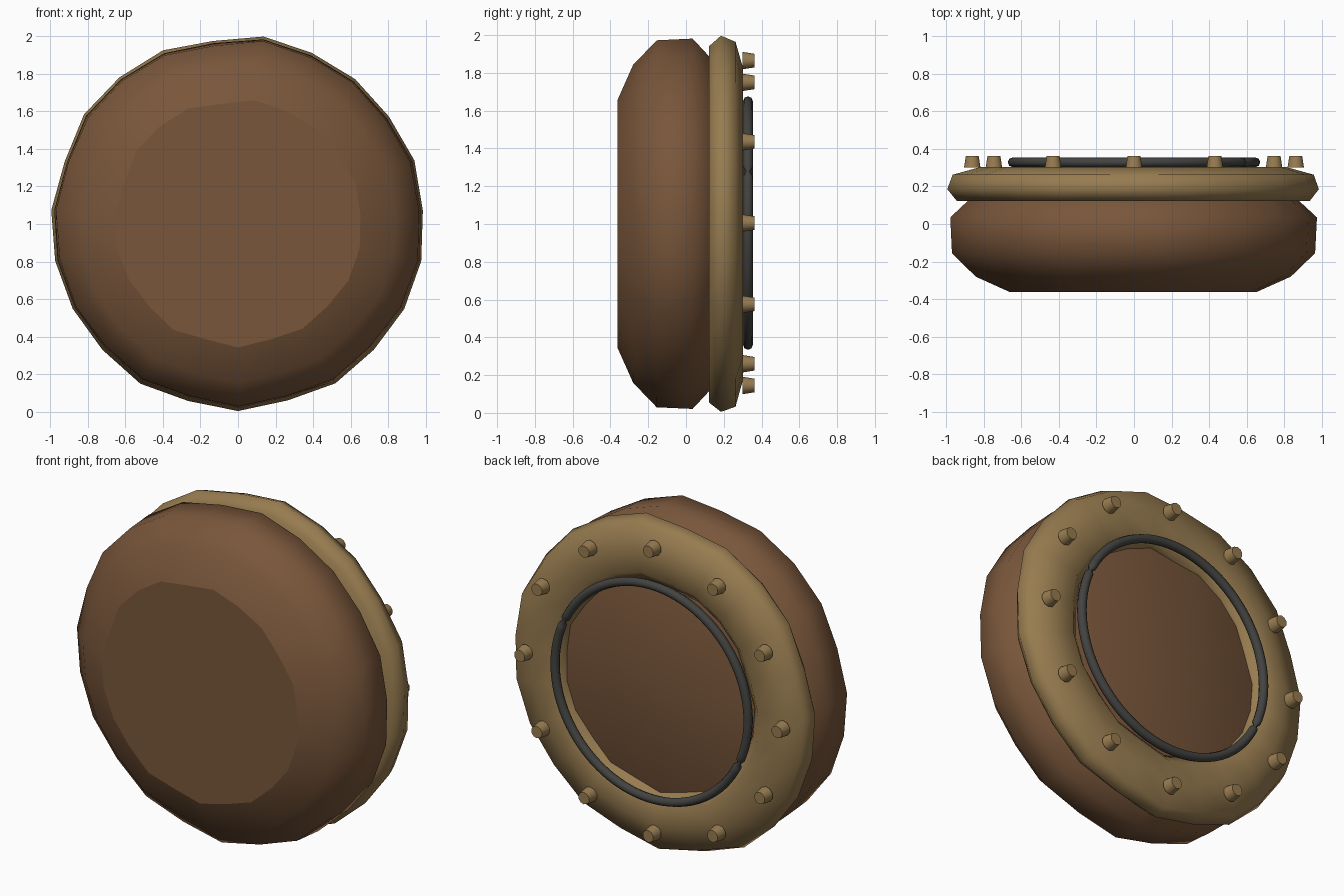
import bpy, bmesh, math, random
from mathutils import Vector, Matrix

if "Cube" in bpy.data.objects:
    bpy.data.objects.remove(bpy.data.objects["Cube"])

random.seed(4)
CZ = 1.005


def material(name, rgb):
    m = bpy.data.materials.new(name)
    m.diffuse_color = (*rgb, 1)
    m.use_nodes = True
    m.node_tree.nodes["Principled BSDF"].inputs["Base Color"].default_value = m.diffuse_color
    return m


WOOD = material("brown_wood", (0.19, 0.093, 0.043))
BRASS = material("dull_brass", (0.31, 0.20, 0.08))
IRON = material("dark_iron", (0.055, 0.056, 0.052))

# hand-hewn unevenness of the outline, from the bottom towards +x
SIDES = 23
WOBBLE = [0.008, -0.015, 0.005, -0.007, 0.005, 0.006, -0.005, 0.006, -0.01, -0.004, -0.006, 0.007,
          -0.014, 0.008, 0.006, 0.008, -0.012, 0.004, 0.002, 0.0, -0.006, 0.007, -0.012]


def finish(bm, name, mat, flat_test=None):
    bmesh.ops.recalc_face_normals(bm, faces=bm.faces)
    for f in bm.faces:
        f.smooth = not (flat_test and flat_test(f))
    me = bpy.data.meshes.new(name)
    bm.to_mesh(me)
    bm.free()
    me.materials.append(mat)
    ob = bpy.data.objects.new(name, me)
    bpy.context.collection.objects.link(ob)
    return ob


def lathe(profile, sides, closed, wobble=None, scale_at=None, tip=None):
    """Spin (radius, y) points round the y axis; closed profiles make a ring."""
    bm = bmesh.new()
    cols = []
    for i in range(sides):
        a = -math.pi / 2 + 2 * math.pi * i / sides
        pts = scale_at(a, profile) if scale_at else profile
        col = []
        for r, y in pts:
            rr = r + (wobble[i] + random.uniform(-0.003, 0.003) if wobble else 0)
            col.append(bm.verts.new((rr * math.cos(a), y, CZ + rr * math.sin(a))))
        cols.append(col)
    n = len(profile)
    end = bm.verts.new((0, tip, CZ)) if tip is not None else None
    for i in range(sides):
        p, q = cols[i], cols[(i + 1) % sides]
        for j in range(n if closed else n - 1):
            k = (j + 1) % n
            bm.faces.new((p[j], p[k], q[k], q[j]))
        if end:
            bm.faces.new((p[-1], q[-1], end))
    if not closed:
        bm.faces.new([c[0] for c in cols])
    return bm


# rounded drum body with a flat front and a softly shaded back panel
body = lathe([(0.655, -0.362), (0.84, -0.28), (0.968, -0.155), (0.978, 0.035),
              (0.85, 0.155), (0.65, 0.245)], SIDES, False, WOBBLE, tip=0.25)
finish(body, "drum_body", WOOD, lambda f: len(f.verts) > 4)

# brass rim
rim = lathe([(0.94, 0.123), (0.992, 0.185), (0.962, 0.262), (0.82, 0.302),
             (0.69, 0.302), (0.63, 0.25), (0.63, 0.18), (0.70, 0.123)], SIDES, True, WOBBLE)
finish(rim, "back_rim", BRASS)

# iron ring, pinched at two opposite joints
TUBE = [(0.645 + 0.026 * math.cos(t * math.pi / 4), 0.328 + 0.026 * math.sin(t * math.pi / 4))
        for t in range(8)]


def pinch(a, pts):
    d = (a - math.radians(25) + math.pi / 2) % math.pi - math.pi / 2
    s = 0.4 if abs(d) < math.radians(1.5) else 1.0
    return [(0.645 + (r - 0.645) * s, 0.328 + (y - 0.328) * s) for r, y in pts]


finish(lathe(TUBE, 144, True, None, pinch), "iron_ring", IRON)

# studs round the rim
for i in range(12):
    a = math.radians(30 * i)
    bm = bmesh.new()
    pos = Vector((0.86 * math.cos(a), 0.331, CZ + 0.86 * math.sin(a)))
    bmesh.ops.create_cone(bm, cap_ends=True, segments=10, radius1=0.046, radius2=0.036, depth=0.062,
                          matrix=Matrix.Translation(pos) @ Matrix.Rotation(-math.pi / 2, 4, 'X'))
    finish(bm, f"rim_stud_{i + 1}", BRASS, lambda f: len(f.verts) > 4)
